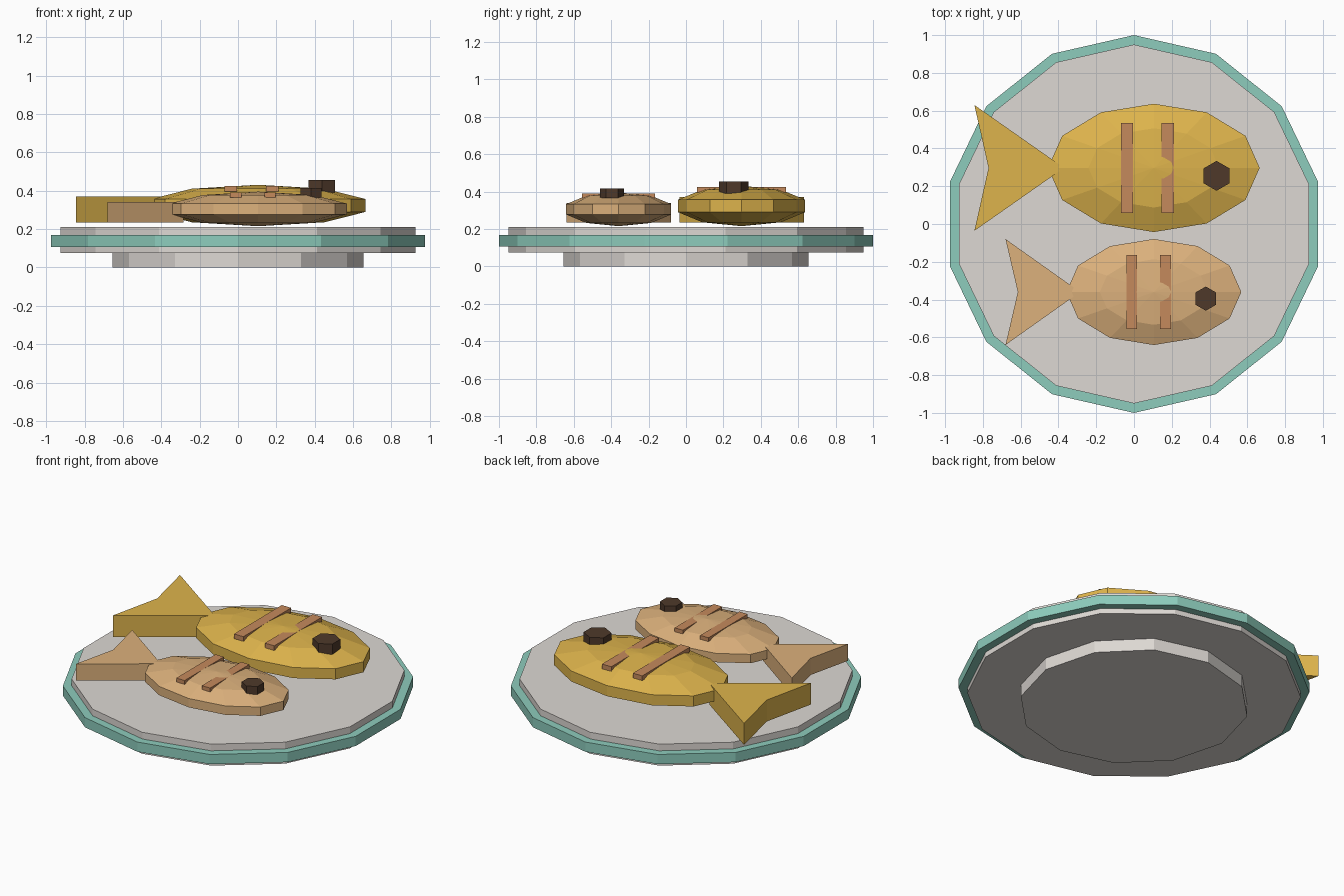
import bpy, bmesh
from mathutils import Matrix, Vector

if "Cube" in bpy.data.objects:
    bpy.data.objects.remove(bpy.data.objects["Cube"])


def material(name, rgb):
    """Flat colour given as sRGB 0-255, stored as linear."""
    m = bpy.data.materials.new(name)
    lin = [((c / 255 + 0.055) / 1.055) ** 2.4 for c in rgb]
    m.diffuse_color = (*lin, 1)
    m.use_nodes = True
    m.node_tree.nodes["Principled BSDF"].inputs["Base Color"].default_value = m.diffuse_color
    return m


GREY = material("warm grey ceramic", (221, 216, 211))
TEAL = material("teal glaze", (141, 204, 188))
GOLD = material("golden fish", (222, 180, 76))
TAN = material("tan fish", (220, 177, 124))
BROWN = material("grill brown", (197, 138, 92))
DARK = material("dark eye", (78, 57, 42))


def finish(name, bm, mat):
    bmesh.ops.recalc_face_normals(bm, faces=bm.faces)
    me = bpy.data.meshes.new(name)
    bm.to_mesh(me)
    bm.free()
    me.materials.append(mat)
    bpy.context.collection.objects.link(bpy.data.objects.new(name, me))


def prism(name, sides, r, x, y, z0, z1, mat):
    # upright regular prism with a corner facing +y
    bm = bmesh.new()
    bmesh.ops.create_cone(bm, cap_ends=True, segments=sides, radius1=r, radius2=r, depth=z1 - z0,
                          matrix=Matrix.Translation((x, y, (z0 + z1) / 2)))
    finish(name, bm, mat)


def box(name, x0, x1, y0, y1, z0, z1, mat):
    bm = bmesh.new()
    bmesh.ops.create_cube(bm, size=1)
    bmesh.ops.scale(bm, vec=(x1 - x0, y1 - y0, z1 - z0), verts=bm.verts)
    bmesh.ops.translate(bm, vec=((x0 + x1) / 2, (y0 + y1) / 2, (z0 + z1) / 2), verts=bm.verts)
    finish(name, bm, mat)


def extruded(name, outline, z0, z1, mat):
    bm = bmesh.new()
    face = bm.faces.new([bm.verts.new((x, y, z0)) for x, y in outline])
    ext = bmesh.ops.extrude_face_region(bm, geom=[face], use_keep_orig=True)
    top = [v for v in ext["geom"] if isinstance(v, bmesh.types.BMVert)]
    bmesh.ops.translate(bm, vec=(0, 0, z1 - z0), verts=top)
    finish(name, bm, mat)


def fish(label, mat, centre, radii, tail, tail_z, stripes, stripe_w, stripe_len, stripe_z, eye):
    cx, cy, cz = centre
    # flattened low-poly body
    bm = bmesh.new()
    bmesh.ops.create_uvsphere(bm, u_segments=12, v_segments=5, radius=1,
                              matrix=Matrix.Translation(centre) @ Matrix.Diagonal((*radii, 1)))
    finish(label + "_body", bm, mat)
    # notched tail
    tip, notch, back, half = tail
    extruded(label + "_tail", [(tip, cy), (back, cy + half), (notch, cy), (back, cy - half)],
             *tail_z, mat)
    # grill marks
    for i, x in enumerate(stripes):
        box(f"{label}_grill_mark_{i + 1}", x - stripe_w / 2, x + stripe_w / 2,
            cy - stripe_len / 2, cy + stripe_len / 2, *stripe_z, BROWN)
    # eye
    ex, ey, er, ez0, ez1 = eye
    prism(label + "_eye", 6, er, ex, ey, ez0, ez1, DARK)


# plate
prism("plate_foot", 12, 0.655, 0, 0, 0, 0.08, GREY)
prism("plate_dish", 14, 0.95, 0, 0, 0.075, 0.21, GREY)
prism("plate_rim", 14, 1.0, 0, 0, 0.107, 0.168, TEAL)

# two fish
fish("large_fish", GOLD, (0.105, 0.297, 0.323), (0.589, 0.357, 0.108),
     (-0.37, -0.77, -0.845, 0.333), (0.235, 0.37),
     (-0.037, 0.178), 0.065, 0.475, (0.395, 0.4247), (0.437, 0.255, 0.079, 0.39, 0.455))
fish("small_fish", TAN, (0.105, -0.36, 0.305), (0.487, 0.295, 0.09),
     (-0.285, -0.615, -0.68, 0.28), (0.235, 0.34),
     (-0.012, 0.166), 0.058, 0.39, (0.365, 0.3895), (0.38, -0.395, 0.064, 0.365, 0.415))
